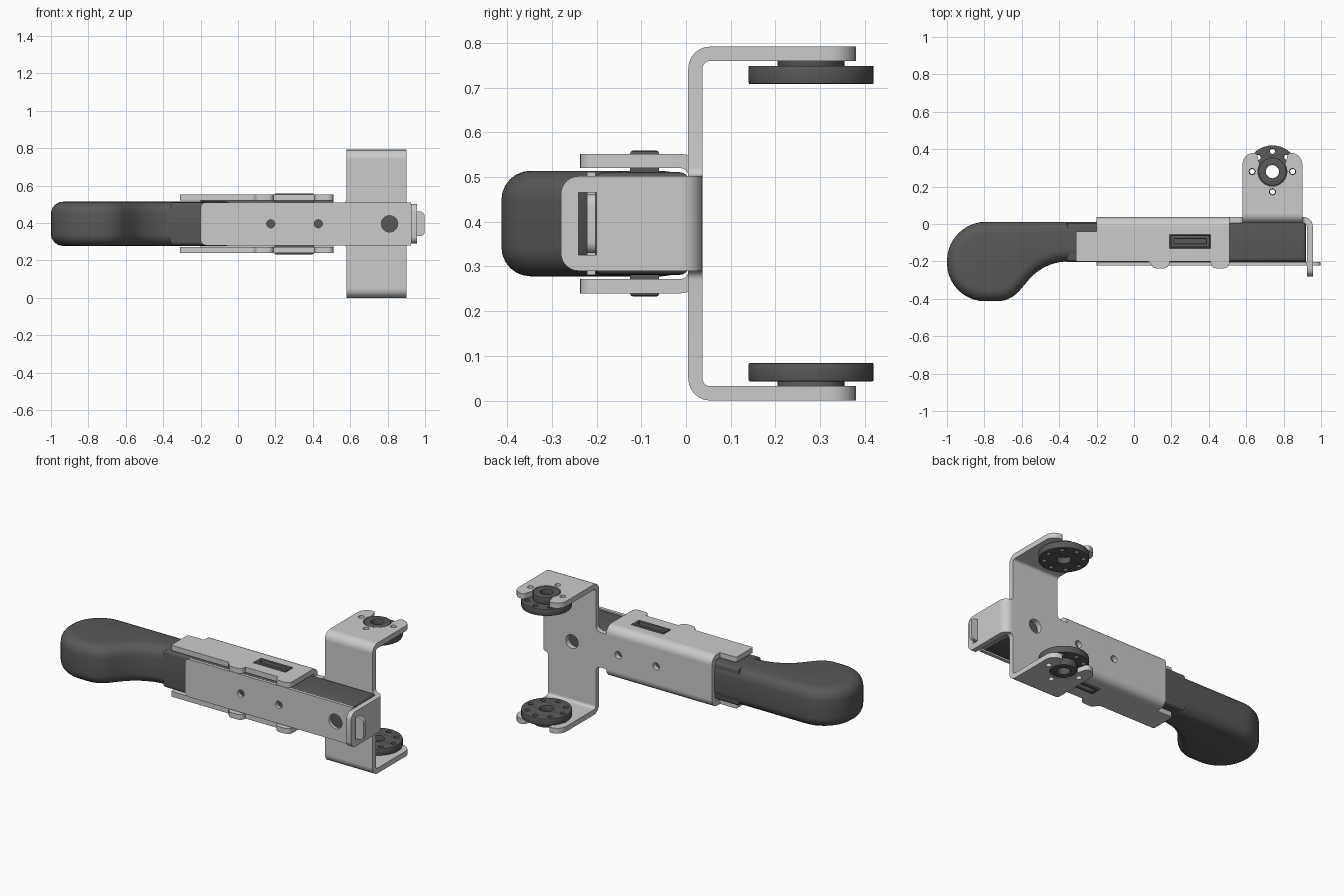
import bpy, bmesh, math
from mathutils import Vector, Matrix

if "Cube" in bpy.data.objects:
    bpy.data.objects.remove(bpy.data.objects["Cube"])

C = 0.396          # height of the symmetry plane
T = 0.032          # sheet thickness

dark = bpy.data.materials.new("dark_plastic")
dark.diffuse_color = (0.1, 0.1, 0.1, 1)
dark.use_nodes = True
dark.node_tree.nodes["Principled BSDF"].inputs["Base Color"].default_value = dark.diffuse_color

AXES = {  # local u, v, depth -> world columns
    "XY": ((1, 0, 0), (0, 1, 0), (0, 0, 1)),
    "XZ": ((1, 0, 0), (0, 0, 1), (0, -1, 0)),
    "YZ": ((0, 1, 0), (0, 0, 1), (1, 0, 0)),
}


def rounded(points, steps=6):
    """Outline from (u, v[, radius]) corners."""
    out, n = [], len(points)
    for i, c in enumerate(points):
        p = Vector(c[:2])
        r = c[2] if len(c) > 2 else 0
        if not r:
            out.append(p)
            continue
        a = (Vector(points[i - 1][:2]) - p).normalized()
        b = (Vector(points[(i + 1) % n][:2]) - p).normalized()
        turn = math.pi - a.angle(b)
        t = r * math.tan(turn / 2)
        k = 4 / 3 * math.tan(turn / 4) / math.tan(turn / 2)
        p0, p3 = p + a * t, p + b * t
        p1, p2 = p0.lerp(p, k), p3.lerp(p, k)
        for j in range(steps + 1):
            s = j / steps
            out.append(p0 * (1 - s)**3 + p1 * 3 * s * (1 - s)**2 + p2 * 3 * s * s * (1 - s) + p3 * s**3)
    return out


def circle(u, v, r, n=20):
    return [Vector((u + r * math.cos(2 * math.pi * i / n), v + r * math.sin(2 * math.pi * i / n))) for i in range(n)]


def rect(u0, u1, v0, v1, r=0.0):
    return rounded([(u0, v0, r), (u1, v0, r), (u1, v1, r), (u0, v1, r)])


def plate(name, plane, loops, lo, hi, bevel=0.0, mat=None, res=3):
    """Extrude an outline (first loop) with holes (other loops) from lo to hi."""
    cu = bpy.data.curves.new(name, "CURVE")
    cu.dimensions, cu.fill_mode = "2D", "BOTH"
    for loop in loops:
        sp = cu.splines.new("POLY")
        sp.points.add(len(loop) - 1)
        for q, p in zip(sp.points, loop):
            q.co = (p[0], p[1], 0, 1)
        sp.use_cyclic_u = True
    cu.extrude = (hi - lo) / 2 - bevel
    cu.bevel_depth, cu.bevel_resolution, cu.offset = bevel, res, -bevel
    tmp = bpy.data.objects.new(name + "_curve", cu)
    bpy.context.collection.objects.link(tmp)
    bpy.context.view_layer.update()
    me = bpy.data.meshes.new_from_object(tmp.evaluated_get(bpy.context.evaluated_depsgraph_get()))
    bpy.data.objects.remove(tmp)
    m = Matrix(AXES[plane]).transposed().to_4x4()
    depth = Vector(AXES[plane][2])
    mid = (lo + hi) / 2 * (-1 if plane == "XZ" else 1)
    me.transform(Matrix.Translation(depth * mid) @ m)
    bm = bmesh.new()
    bm.from_mesh(me)
    bmesh.ops.remove_doubles(bm, verts=bm.verts, dist=1e-5)
    bmesh.ops.recalc_face_normals(bm, faces=bm.faces)
    bm.to_mesh(me)
    bm.free()
    me.materials.clear()
    if mat:
        me.materials.append(mat)
    me.shade_smooth()
    me.set_sharp_from_angle(angle=math.radians(35))
    ob = bpy.data.objects.new(name, me)
    bpy.context.collection.objects.link(ob)
    return ob


def both_halves(half):
    """Upper half outline (left to right) closed by its mirror about z = C."""
    up = [(c[0], C + c[1], *c[2:]) for c in half]
    down = [(c[0], C - c[1], *c[2:]) for c in reversed(half)]
    return rounded(up + down)


def bend(u, v, du, dv):
    """L-shaped bend with its outer corner at (u, v), legs running along du and dv."""
    L = 0.05
    return rounded([(u, v, L * 0.98), (u + du * L, v), (u + du * L, v + dv * T),
                    (u + du * T, v + dv * T, 0.017), (u + du * T, v + dv * L), (u, v + dv * L)])


# handle: bulbous grip and straight tang
grip = rounded([(0.0, 0.012), (-1.0, 0.012, 0.21), (-1.0, -0.413, 0.205), (-0.66, -0.413, 0.16),
                (-0.48, -0.2, 0.28), (0.0, -0.2)], 10)
plate("grip", "XY", [grip], C - 0.118, C + 0.118, 0.065, dark, 5)
plate("tang", "XY", [rect(-0.36, 0.92, -0.202, 0.006)], C - 0.115, C + 0.115, 0.02, dark)

# back sheet: channel web and fork web in one plane
web = both_halves([(-0.2, 0.106), (0.58, 0.106, 0.03), (0.58, 0.346), (0.9, 0.346), (0.9, 0.106, 0.02), (0.906, 0.106)])
plate("back_sheet", "XZ", [web, circle(0.175, C, 0.022), circle(0.43, C, 0.022), circle(0.74, C, 0.042)], 0.005, 0.037)

# end plate with slot, bent from the back sheet
plate("end_bend", "XY", [bend(0.956, 0.037, -1, -1)], C - 0.106, C + 0.106)
end = rounded([(-0.013, C - 0.106), (-0.28, C - 0.106, 0.04), (-0.28, C + 0.106, 0.04), (-0.013, C + 0.106)])
plate("end_plate", "YZ", [end, rect(-0.24, -0.2, C - 0.07, C + 0.07)], 0.956 - T, 0.956)

# front plate with a tongue through the slot
front = both_halves([(-0.2, 0.115, 0.03), (0.924, 0.115), (0.924, 0.066), (0.998, 0.066, 0.025)])
plate("front_plate", "XZ", [front, circle(0.175, C, 0.022), circle(0.43, C, 0.022), circle(0.81, C, 0.044)], -0.222, -0.202)

# side flange outline with two tabs and a window
flange = rounded([(-0.2, -0.013), (0.51, -0.013), (0.51, -0.237, 0.03), (0.41, -0.237, 0.03), (0.41, -0.2),
                  (0.19, -0.2), (0.19, -0.237, 0.03), (0.09, -0.237, 0.03), (0.09, -0.2, 0.02),
                  (-0.31, -0.2, 0.01), (-0.31, -0.04, 0.01), (-0.2, -0.04)])
# fork arm outline with a flared notch around the hub
HX, HY = 0.74, 0.28
notch = [(HX + 0.078 * math.cos(math.radians(a)), HY + 0.078 * math.sin(math.radians(a))) for a in range(30, -211, -15)]
arm = rounded([(0.58, 0.055), (0.58, 0.38, 0.06), (0.655, 0.38, 0.02)] + notch[::-1]
              + [(0.825, 0.38, 0.02), (0.9, 0.38, 0.06), (0.9, 0.055)])
arm_holes = [circle(HX + dx, HY + dy, 0.017, 12) for dx, dy in ((-0.108, 0), (0.108, 0), (0, -0.108))]
disc_holes = [circle(HX + 0.108 * math.cos(i * math.pi / 4), HY + 0.108 * math.sin(i * math.pi / 4), 0.014, 12) for i in range(8)]

for side, s in (("upper", 1), ("lower", -1)):
    def span(a, b):
        return sorted((C + s * a, C + s * b))
    # channel side
    plate(side + "_channel_bend", "YZ", [bend(0.037, C + s * 0.156, -1, -s)], -0.2, 0.51)
    plate(side + "_flange", "XY", [flange, rect(0.19, 0.41, -0.13, -0.055)], *span(0.124, 0.156))
    plate(side + "_latch", "XY", [rect(0.195, 0.405, -0.125, -0.06), rect(0.215, 0.385, -0.105, -0.08)],
          *span(0.1, 0.163), 0.006, dark, 1)
    # fork side
    plate(side + "_fork_bend", "YZ", [bend(0.005, C + s * 0.396, 1, -s)], 0.58, 0.9)
    plate(side + "_fork_arm", "XY", [arm] + arm_holes, *span(0.364, 0.396))
    # toothed mounting disc and its hub
    plate(side + "_disc", "XY", [circle(HX, HY, 0.14, 40), circle(HX, HY, 0.04, 16)] + disc_holes,
          *span(0.312, 0.353), 0.003, dark, 1)
    plate(side + "_hub", "XY", [circle(HX, HY, 0.075, 32), circle(HX, HY, 0.036, 12)], *span(0.35, 0.396), 0.004, dark, 1)
